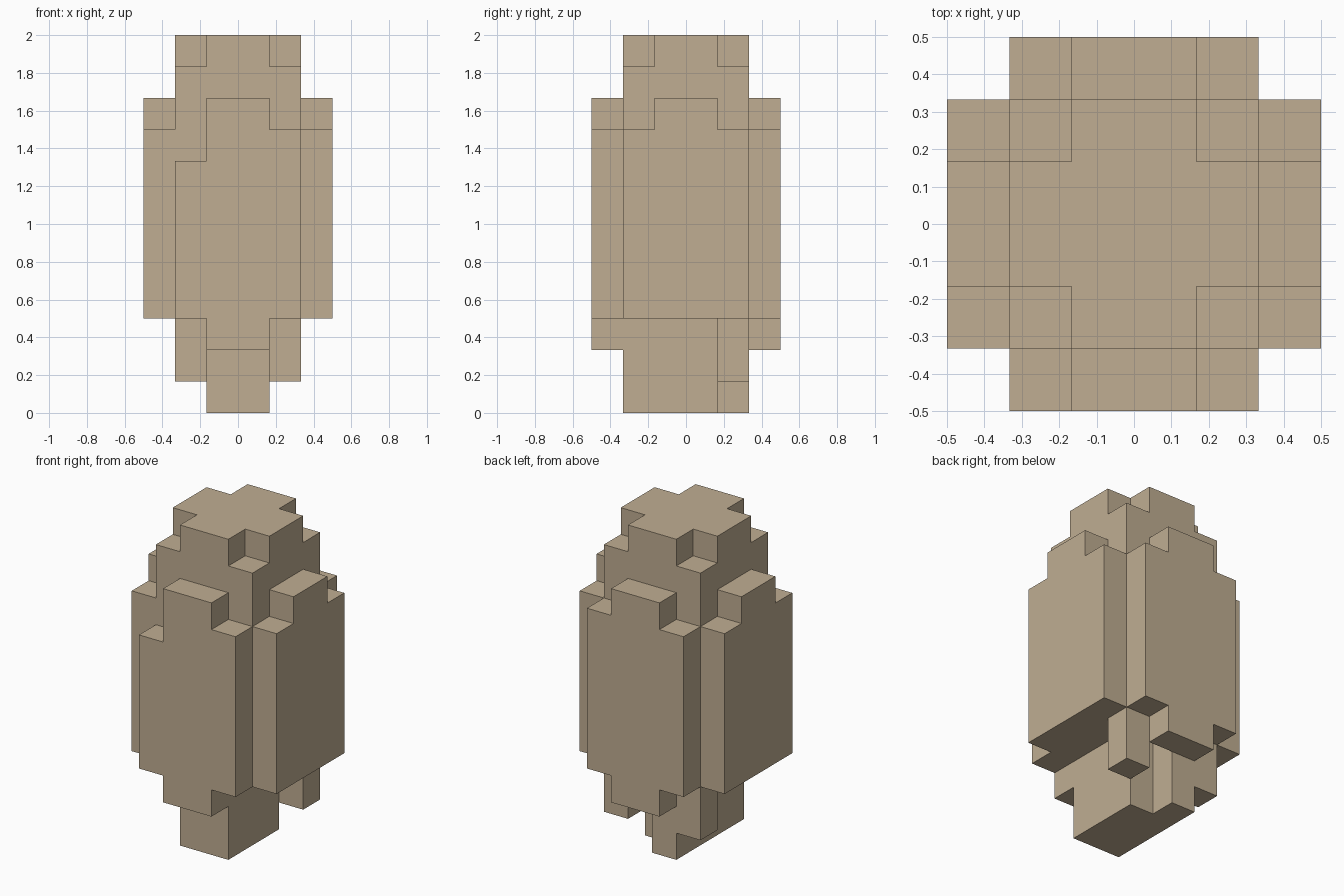
import bpy
import bmesh
from math import pi
from mathutils import Matrix, Vector

UNIT = 1 / 6  # size of one block

cube = bpy.data.objects.get("Cube")
if cube:
    bpy.data.objects.remove(cube, do_unlink=True)

tan = bpy.data.materials.new("sandy_tan")
tan.use_nodes = True
colour = (0.525, 0.42, 0.288, 1)
tan.diffuse_color = colour
tan.node_tree.nodes["Principled BSDF"].inputs["Base Color"].default_value = colour


def extrude_outline(name, points, direction, turn=0):
    """Extrude a flat outline (in blocks), then turn it about the z axis."""
    bm = bmesh.new()
    face = bm.faces.new([bm.verts.new(p) for p in points])
    result = bmesh.ops.extrude_face_region(bm, geom=[face], use_keep_orig=True)
    moved = [g for g in result["geom"] if isinstance(g, bmesh.types.BMVert)]
    bmesh.ops.translate(bm, verts=moved, vec=Vector(direction))
    bmesh.ops.recalc_face_normals(bm, faces=bm.faces)
    bm.transform(Matrix.Scale(UNIT, 4) @ Matrix.Rotation(turn, 4, "Z"))
    mesh = bpy.data.meshes.new(name)
    bm.to_mesh(mesh)
    bm.free()
    mesh.materials.append(tan)
    obj = bpy.data.objects.new(name, mesh)
    bpy.context.collection.objects.link(obj)
    return obj


def upright(name, outline, bottom, top):
    """Column with a floor-plan outline."""
    extrude_outline(name, [(x, y, bottom) for x, y in outline], (0, 0, top - bottom))


def panel(name, turn, left_shoulder=9, middle_bottom=3):
    """One-block-thick wall panel with stepped top and bottom corners."""
    outline = [(-2, 3), (-2, left_shoulder), (-1, left_shoulder), (-1, 10),
               (1, 10), (1, 9), (2, 9), (2, 3)]
    if middle_bottom < 3:
        outline += [(1, 3), (1, middle_bottom), (-1, middle_bottom), (-1, 3)]
    extrude_outline(name, [(x, -3, z) for x, z in outline], (0, 1, 0), turn)


def rectangle(x0, x1, y0, y1):
    return [(x0, y0), (x1, y0), (x1, y1), (x0, y1)]


# Central body and cross-shaped crown
upright("body_core", rectangle(-2, 2, -2, 2), 3, 11)
cross = [(-1, -2), (1, -2), (1, -1), (2, -1), (2, 1), (1, 1),
         (1, 2), (-1, 2), (-1, 1), (-2, 1), (-2, -1), (-1, -1)]
upright("crown", cross, 11, 12)

# Four wall panels
panel("front_panel", 0, left_shoulder=8, middle_bottom=2)
panel("left_panel", pi / 2)
panel("back_panel", pi, middle_bottom=2)
panel("right_panel", -pi / 2)

# Base block with a notch at the back, and two hanging back corners
base = [(-1, -2), (1, -2), (1, 1), (0, 1), (0, 2), (-1, 2)]
upright("base_block", base, 0, 3)
for side, x in (("left", 1), ("right", -2)):
    upright(side + "_back_corner", rectangle(x, x + 1, 1, 2), 1, 3)
